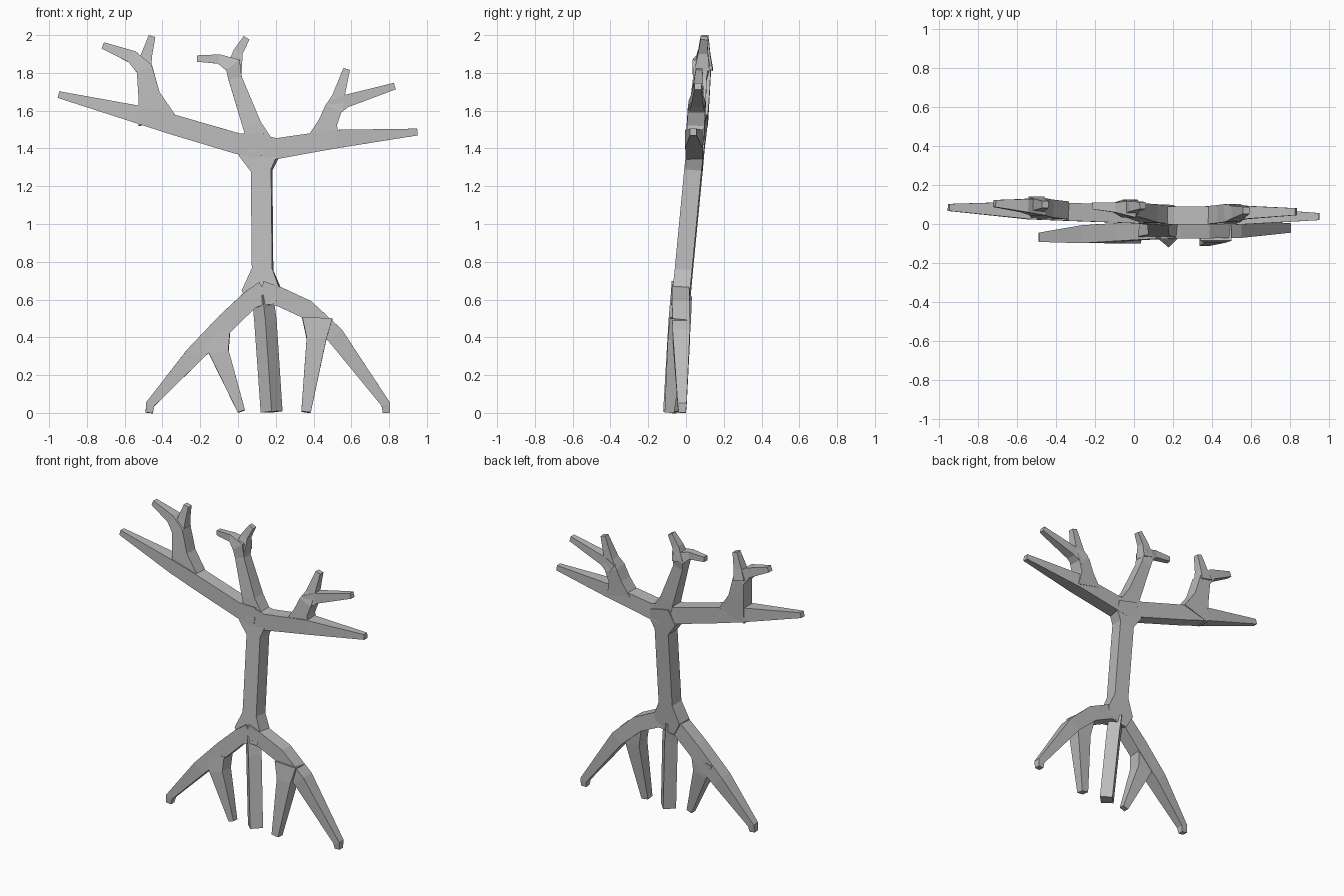
import bpy
import bmesh
from math import cos, sin, pi
from mathutils import Vector

default_cube = bpy.data.objects.get("Cube")
if default_cube:
    bpy.data.objects.remove(default_cube, do_unlink=True)

bark = bpy.data.materials.new("bark grey")
bark.use_nodes = True
bark_colour = (0.5, 0.5, 0.5, 1)
bark.diffuse_color = bark_colour
bark.node_tree.nodes["Principled BSDF"].inputs["Base Color"].default_value = bark_colour

MAX_DEPTH = 0.046
FORWARD = Vector((0, 1, 0))


def limb(name, y_start, y_end, stations, roll=0.0, max_depth=MAX_DEPTH):
    """Four-sided tapering tube through (x, z, half width) stations.
    Depth position is blended evenly along the length of the limb."""
    flat = [Vector((x, 0, z)) for x, z, _ in stations]
    travelled = [0.0]
    for a, b in zip(flat, flat[1:]):
        travelled.append(travelled[-1] + (b - a).length)
    path = [p + FORWARD * (y_start + (y_end - y_start) * d / travelled[-1])
            for p, d in zip(flat, travelled)]

    bm = bmesh.new()
    rings = []
    last = len(path) - 1
    for i, (point, station) in enumerate(zip(path, stations)):
        # Average the directions of the neighbouring segments
        tangent = Vector()
        if i > 0:
            tangent += (path[i] - path[i - 1]).normalized()
        if i < last:
            tangent += (path[i + 1] - path[i]).normalized()
        tangent.normalize()
        side = tangent.cross(FORWARD).normalized()
        back = side.cross(tangent).normalized()
        width = station[2]
        depth = min(width, max_depth)
        ring = []
        for u, v in ((-1, -1), (1, -1), (1, 1), (-1, 1)):
            across = u * cos(roll) - v * sin(roll)
            deep = u * sin(roll) + v * cos(roll)
            ring.append(bm.verts.new(point + side * across * width + back * deep * depth))
        rings.append(ring)

    for lower, upper in zip(rings, rings[1:]):
        for k in range(4):
            n = (k + 1) % 4
            bm.faces.new((lower[k], lower[n], upper[n], upper[k]))
    bm.faces.new(rings[0])
    bm.faces.new(rings[-1])
    bmesh.ops.recalc_face_normals(bm, faces=bm.faces)

    mesh = bpy.data.meshes.new(name)
    bm.to_mesh(mesh)
    bm.free()
    mesh.materials.append(bark)
    obj = bpy.data.objects.new(name, mesh)
    bpy.context.collection.objects.link(obj)
    return obj


# Trunk, flaring into a hub at each end
limb("trunk", -0.03, 0.055, [
    (0.14, 0.565, 0.065), (0.125, 0.65, 0.1), (0.13, 0.76, 0.054),
    (0.125, 1.28, 0.054), (0.11, 1.355, 0.1), (0.13, 1.44, 0.07)], roll=0.06)

# Right-hand branch with its forked offshoot
limb("right_branch", 0.045, 0.085, [
    (0.13, 1.41, 0.07), (0, 1.425, 0.055), (-0.34, 1.525, 0.053),
    (-0.53, 1.58, 0.047), (-0.95, 1.685, 0.018)])
limb("right_offshoot", 0.07, 0.105, [
    (-0.43, 1.55, 0.1), (-0.47, 1.68, 0.058), (-0.495, 1.82, 0.044),
    (-0.56, 1.885, 0.034), (-0.715, 1.945, 0.018)])
limb("right_twig", 0.1, 0.1, [
    (-0.5, 1.82, 0.042), (-0.485, 1.89, 0.03), (-0.455, 1.995, 0.018)])

# Middle branch
limb("middle_branch", 0.045, 0.093, [
    (0.13, 1.4, 0.07), (0.075, 1.52, 0.05), (-0.015, 1.77, 0.036),
    (-0.025, 1.84, 0.045), (-0.1, 1.873, 0.025), (-0.215, 1.876, 0.017)])
limb("middle_twig", 0.085, 0.095, [
    (-0.02, 1.82, 0.04), (0, 1.91, 0.026), (0.045, 1.985, 0.018)])

# Left-hand branch with its forked offshoot
limb("left_branch", 0.045, 0.038, [
    (0.13, 1.4, 0.07), (0.21, 1.4, 0.055), (0.35, 1.423, 0.052),
    (0.52, 1.45, 0.049), (0.95, 1.487, 0.018)])
limb("left_offshoot", 0.045, 0.07, [
    (0.455, 1.44, 0.09), (0.475, 1.535, 0.05), (0.505, 1.61, 0.046),
    (0.53, 1.67, 0.033), (0.575, 1.82, 0.018)])
limb("left_twig", 0.058, 0.063, [
    (0.5, 1.61, 0.045), (0.57, 1.65, 0.034), (0.83, 1.73, 0.018)])

# Forked roots ending in small upright feet
limb("left_root", -0.03, -0.02, [
    (0.12, 0.64, 0.06), (0.22, 0.615, 0.05), (0.36, 0.55, 0.05),
    (0.515, 0.41, 0.047), (0.783, 0.045, 0.024), (0.785, 0, 0.019)])
limb("left_side_root", -0.04, -0.088, [
    (0.42, 0.5, 0.08), (0.415, 0.39, 0.052), (0.36, 0.004, 0.025)])
limb("right_root", -0.03, -0.07, [
    (0.14, 0.64, 0.06), (0.06, 0.595, 0.05), (-0.06, 0.48, 0.052),
    (-0.235, 0.305, 0.046), (-0.465, 0.045, 0.024), (-0.47, 0, 0.019)])
limb("right_side_root", -0.045, -0.08, [
    (-0.12, 0.42, 0.08), (-0.1, 0.32, 0.052), (0.018, 0.008, 0.02)])

# Thick middle root, turned so one edge faces forward
limb("middle_root", -0.025, -0.063, [
    (0.13, 0.62, 0.04), (0.145, 0.49, 0.042), (0.178, 0.005, 0.041)], roll=pi / 4)
